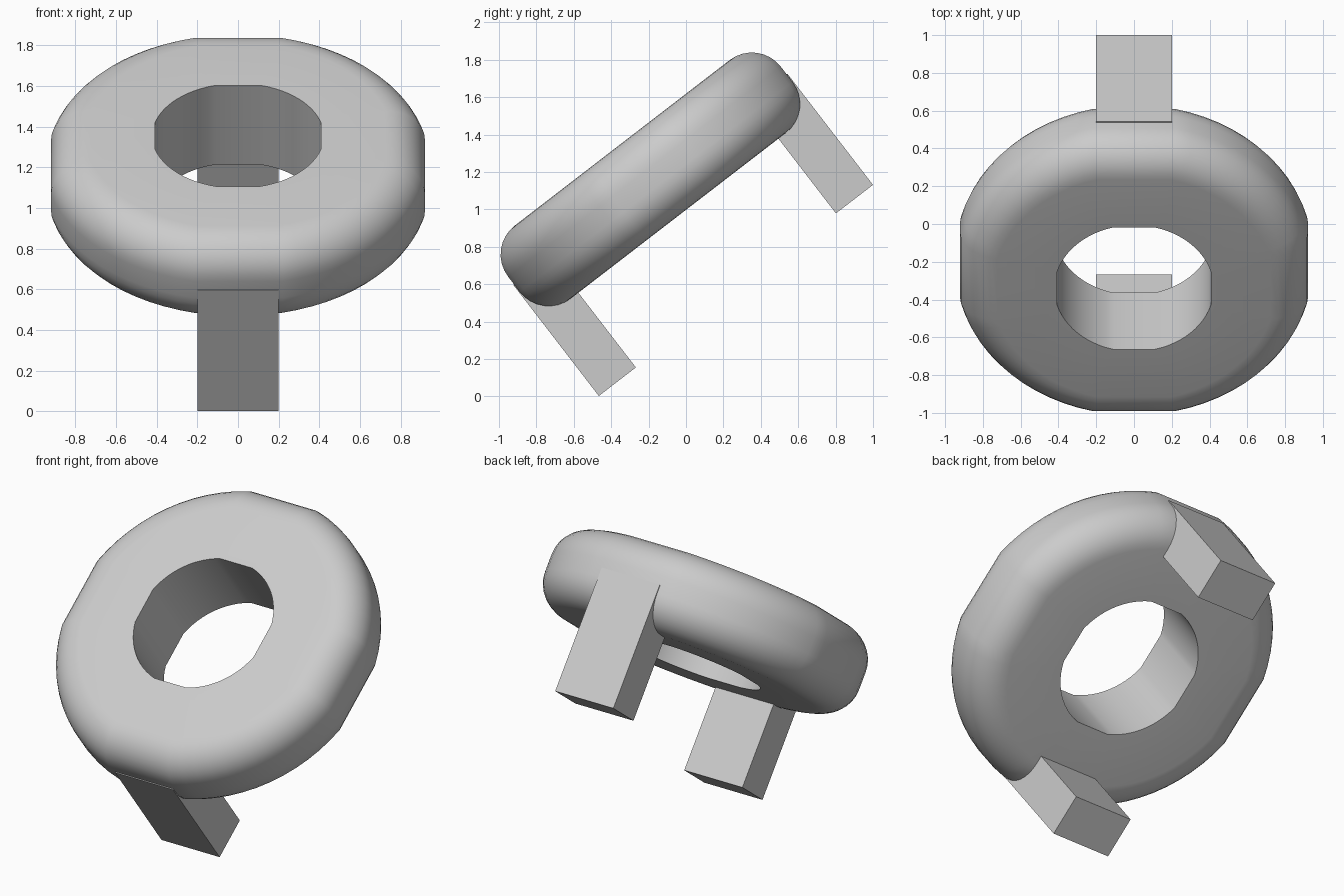
import bpy, bmesh, math
from mathutils import Matrix, Vector

if "Cube" in bpy.data.objects:
    bpy.data.objects.remove(bpy.data.objects["Cube"])

TILT = math.radians(37.6)
R, A = 0.946, 0.92          # disc radius, distance to the four flats
HOLE = 0.422
BASE, LOW, HIGH = 0.286, 0.79, 1.282   # heights along the tilted axis
FILLET, STEPS, ARC = 0.195, 8, 12
PLACE = Matrix.Rotation(TILT, 4, 'X') @ Matrix.Translation((0, 0.557, 0))

grey = bpy.data.materials.new("light grey")
grey.diffuse_color = (0.6, 0.6, 0.6, 1)
grey.use_nodes = True
grey.node_tree.nodes["Principled BSDF"].inputs["Base Color"].default_value = grey.diffuse_color


def finish(bm, name):
    bmesh.ops.recalc_face_normals(bm, faces=bm.faces)
    bm.transform(PLACE)
    mesh = bpy.data.meshes.new(name)
    bm.to_mesh(mesh)
    bm.free()
    mesh.materials.append(grey)
    obj = bpy.data.objects.new(name, mesh)
    bpy.context.collection.objects.link(obj)
    return obj


def outline(inset):
    """Circle cut by four flats, shrunk by inset."""
    r, a = R - inset, A - inset
    phi = math.acos(a / r)
    pts = []
    for q in range(4):
        for i in range(ARC + 1):
            t = q * math.pi / 2 + phi + (math.pi / 2 - 2 * phi) * i / ARC
            pts.append((r * math.cos(t), r * math.sin(t)))
    return pts


def hole():
    return [(HOLE * math.cos(t), HOLE * math.sin(t))
            for t in (math.atan2(y, x) for x, y in outline(FILLET))]


# Disc: layers run from the lower hole rim, round the outside, to the upper rim
layers = [(hole(), LOW)]
arc = [math.pi / 2 * i / STEPS for i in range(STEPS + 1)]
for t in arc:
    layers.append((outline(FILLET * (1 - math.sin(t))), LOW + FILLET * (1 - math.cos(t))))
for t in reversed(arc):
    layers.append((outline(FILLET * (1 - math.sin(t))), HIGH - FILLET * (1 - math.cos(t))))
layers.append((hole(), HIGH))

bm = bmesh.new()
rings = [[bm.verts.new((x, y, z)) for x, y in pts] for pts, z in layers]
n = len(rings[0])
for k, ring in enumerate(rings):
    nxt = rings[(k + 1) % len(rings)]
    for i in range(n):
        j = (i + 1) % n
        bm.faces.new((ring[i], ring[j], nxt[j], nxt[i]))
disc = finish(bm, "pierced_disc")
bpy.context.view_layer.objects.active = disc
disc.select_set(True)
bpy.ops.object.shade_smooth_by_angle(angle=math.radians(30))

# Two square-ended legs, flush with the front and back flats
TOP = (LOW + HIGH) / 2
for side, name in ((-1, "front_leg"), (1, "back_leg")):
    bm = bmesh.new()
    size = Vector((0.4, 0.25, TOP - BASE))
    centre = Vector((0, side * (0.925 - 0.125), (TOP + BASE) / 2))
    bmesh.ops.create_cube(bm, size=1, matrix=Matrix.Translation(centre) @ Matrix.Diagonal(size).to_4x4())
    finish(bm, name)
